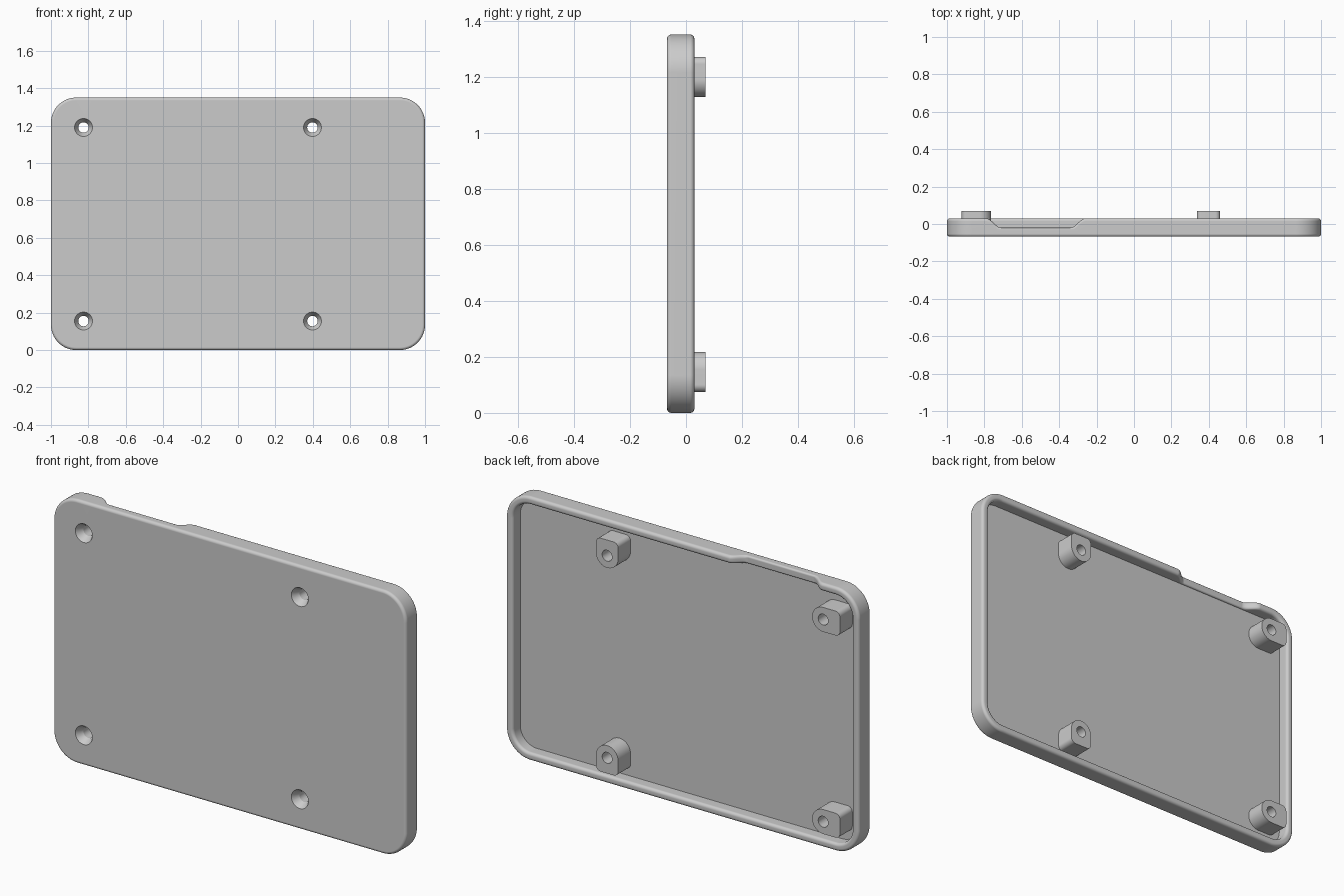
import bpy, bmesh, math
from mathutils import Vector

cube = bpy.data.objects.get("Cube")
if cube:
    bpy.data.objects.remove(cube)

HEIGHT, CORNER, WALL, FILLET = 1.35, 0.135, 0.04, 0.015
FRONT, FLOOR, RIM, NOTCH, POST_TOP = -0.068, -0.03, 0.03, -0.02, 0.07
BORE, SINK = 0.028, 0.048
XS, ZS = (-0.826, 0.398), (0.155, 1.19)

grey = bpy.data.materials.new("light_grey")
grey.use_nodes = True
colour = (0.6, 0.6, 0.6, 1)
grey.diffuse_color = colour
grey.node_tree.nodes["Principled BSDF"].inputs["Base Color"].default_value = colour


def make_object(name, bm):
    bmesh.ops.recalc_face_normals(bm, faces=bm.faces)
    mesh = bpy.data.meshes.new(name)
    bm.to_mesh(mesh)
    bm.free()
    mesh.materials.append(grey)
    obj = bpy.data.objects.new(name, mesh)
    bpy.context.collection.objects.link(obj)
    return obj


def skin(bm, rings):
    """Join closed rings of points into a capped solid."""
    loops = [[bm.verts.new(p) for p in ring] for ring in rings]
    for a, b in zip(loops, loops[1:]):
        for i in range(len(a)):
            j = (i + 1) % len(a)
            bm.faces.new((a[i], a[j], b[j], b[i]))
    bm.faces.new(loops[0])
    bm.faces.new(loops[-1])


def smoothstep(a, b, x):
    t = min(max((x - a) / (b - a), 0), 1)
    return t * t * (3 - 2 * t)


def rim_height(x, z):
    """Rim level, dipping along part of the top wall."""
    if z < HEIGHT - 0.01:
        return RIM
    dip = smoothstep(-0.79, -0.71, x) - smoothstep(-0.34, -0.26, x)
    return RIM + (NOTCH - RIM) * dip


# Tray outline: rounded rectangle of (point, outward normal)
outline = []
cx, cz = 1 - CORNER, HEIGHT / 2 - CORNER
for k, (sx, sz) in enumerate(((1, 1), (-1, 1), (-1, -1), (1, -1))):
    for i in range(17):
        a = math.pi / 2 * (k + i / 16)
        n = Vector((math.cos(a), 0, math.sin(a)))
        outline.append((Vector((sx * cx, 0, HEIGHT / 2 + sz * cz)) + n * CORNER, n))
    if k == 0:
        steps = [-0.26 - 0.08 * i / 10 for i in range(11)]
        steps += [-0.71 - 0.08 * i / 10 for i in range(11)]
        outline += [(Vector((x, 0, HEIGHT)), Vector((0, 0, 1))) for x in steps]


def wall_section(rim):
    """Wall cross-section as (inset, y) from front face round to the floor."""
    r = min(FILLET, (rim - FLOOR) * 0.9)
    arc = [math.pi / 2 * i / 5 for i in range(6)]
    pts = [(FILLET * (1 - math.sin(a)), FRONT + FILLET * (1 - math.cos(a))) for a in arc]
    pts += [(r * (1 - math.cos(a)), rim - r * (1 - math.sin(a))) for a in arc]
    pts += [(WALL - r * (1 - math.sin(a)), rim - r * (1 - math.cos(a))) for a in arc]
    return pts + [(WALL, FLOOR)]


columns = []
for p, n in outline:
    section = wall_section(rim_height(p.x, p.z))
    columns.append([p - n * inset + Vector((0, y, 0)) for inset, y in section])
bm = bmesh.new()
skin(bm, list(zip(*columns)))
tray = make_object("tray", bm)


# Screw posts: round on the inner side, flat with soft corners on the outer side
def post_outline(reach, r=0.0625, soft=0.025):
    pts = []
    for i in range(25):
        a = math.pi + math.pi * i / 24
        pts.append((r * math.cos(a), r * math.sin(a)))
    for side, start in ((1, 0), (-1, math.pi / 2)):
        for i in range(7):
            a = start + math.pi / 2 * i / 6
            pts.append((side * (r - soft) + soft * math.cos(a), reach - soft + soft * math.sin(a)))
    return pts


def make_post(name, x, z, outward, reach):
    across = Vector((outward.z, 0, -outward.x))
    centre = Vector((x, 0, z))
    bm = bmesh.new()
    skin(bm, [[centre + across * u + outward * v + Vector((0, y, 0))
               for u, v in post_outline(reach)] for y in (FLOOR - 0.002, POST_TOP)])
    return make_object(name, bm)


posts = []
for z, level, s in ((ZS[0], "lower", -1), (ZS[1], "upper", 1)):
    posts.append(make_post(level + "_right_post", XS[0], z, Vector((-1, 0, 0)), 0.095))
    posts.append(make_post(level + "_left_post", XS[1], z, Vector((0, 0, s)), 0.08))

# Countersunk screw holes
bm = bmesh.new()
slope = (SINK - BORE) / 0.035
profile = ((SINK + 0.02 * slope, FRONT - 0.02), (BORE, FRONT + 0.035), (BORE, POST_TOP + 0.05))
for x in XS:
    for z in ZS:
        skin(bm, [[(x + r * math.cos(math.tau * i / 32), y, z + r * math.sin(math.tau * i / 32))
                   for i in range(32)] for r, y in profile])
cutter = make_object("hole_cutter", bm)
cutter.hide_render = True

for obj in [tray] + posts:
    bpy.ops.object.select_all(action="DESELECT")
    obj.select_set(True)
    bpy.context.view_layer.objects.active = obj
    cut = obj.modifiers.new("holes", "BOOLEAN")
    cut.operation, cut.solver, cut.object = "DIFFERENCE", "EXACT", cutter
    bpy.ops.object.modifier_apply(modifier=cut.name)
    bpy.ops.object.shade_smooth_by_angle(angle=math.radians(35))
    weighted = obj.modifiers.new("clean_shading", "WEIGHTED_NORMAL")
    weighted.keep_sharp = True

bpy.data.objects.remove(cutter)
